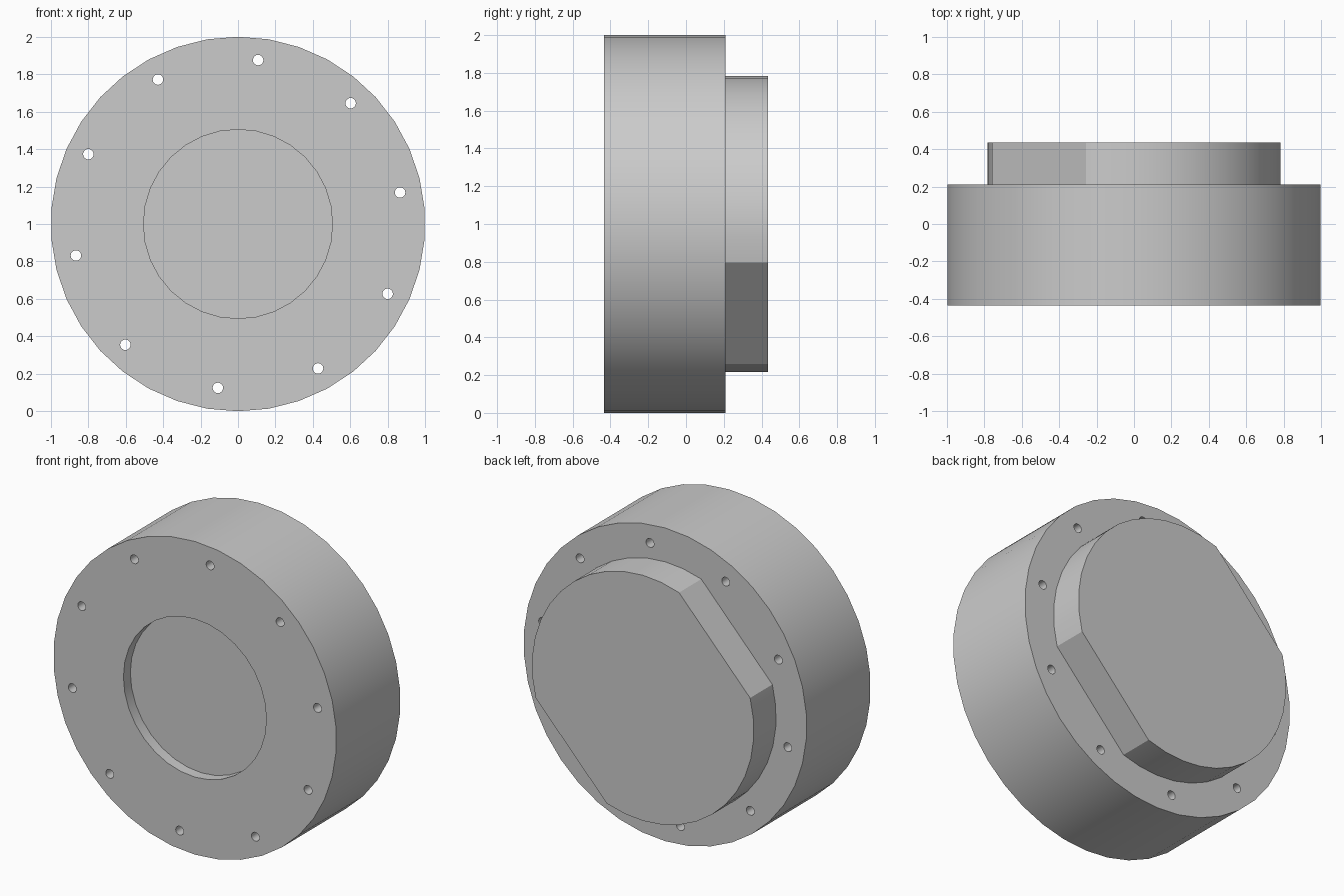
import bpy
import bmesh
from math import sin, cos, radians, pi

if "Cube" in bpy.data.objects:
    bpy.data.objects.remove(bpy.data.objects["Cube"], do_unlink=True)

FRONT, STEP, BACK = -0.435, 0.21, 0.435

grey = bpy.data.materials.new("plain grey")
grey.use_nodes = True
colour = (0.6, 0.6, 0.6, 1)
grey.diffuse_color = colour
grey.node_tree.nodes["Principled BSDF"].inputs["Base Color"].default_value = colour


def prism(name, outline, y0, y1):
    """Extrude an x-z outline from y0 to y1."""
    bm = bmesh.new()
    face = bm.faces.new([bm.verts.new((x, y0, z)) for x, z in outline])
    ext = bmesh.ops.extrude_face_region(bm, geom=[face])["geom"]
    bmesh.ops.translate(bm, vec=(0, y1 - y0, 0),
                        verts=[v for v in ext if isinstance(v, bmesh.types.BMVert)])
    bmesh.ops.recalc_face_normals(bm, faces=bm.faces)
    mesh = bpy.data.meshes.new(name)
    bm.to_mesh(mesh)
    bm.free()
    mesh.materials.append(grey)
    obj = bpy.data.objects.new(name, mesh)
    bpy.context.collection.objects.link(obj)
    return obj


def arc(radius, start, end, steps, cx=0, cz=1):
    """Points on an arc, angles in degrees, both ends included."""
    angles = [radians(start + (end - start) * i / steps) for i in range(steps + 1)]
    return [(cx + radius * cos(a), cz + radius * sin(a)) for a in angles]


def circle(radius, sides, cx=0, cz=1):
    return arc(radius, 90, 450, sides, cx, cz)[:-1]


def activate(obj):
    bpy.ops.object.select_all(action="DESELECT")
    obj.select_set(True)
    bpy.context.view_layer.objects.active = obj


def cut(obj, cutter):
    cutter.hide_render = True
    mod = obj.modifiers.new("cut", "BOOLEAN")
    mod.operation = "DIFFERENCE"
    mod.solver = "EXACT"
    mod.object = cutter
    activate(obj)
    bpy.ops.object.modifier_apply(modifier=mod.name)
    bpy.data.objects.remove(cutter, do_unlink=True)


# Main drum with a shallow round recess in the front
drum = prism("drum", circle(1, 38), FRONT, STEP)
cut(drum, prism("recess_cutter", circle(0.505, 32), FRONT - 0.1, FRONT + 0.07))

# Ring of ten through holes
for i in range(10):
    a = radians(11 + 36 * i)
    hole = circle(0.028, 20, 0.882 * cos(a), 1 + 0.882 * sin(a))
    cut(drum, prism("hole_cutter", hole, FRONT - 0.1, STEP + 0.1))

# Rear boss: a disc with two opposite flats
FLAT, HALF = 137, 28
outline = []
for turn in (0, 180):
    outline += arc(0.784, FLAT + turn + HALF, FLAT + turn + 180 - HALF, 13)
boss = prism("rear_boss", outline, STEP - 0.05, BACK)

for obj in (drum, boss):
    activate(obj)
    bpy.ops.object.shade_smooth_by_angle(angle=radians(20))
